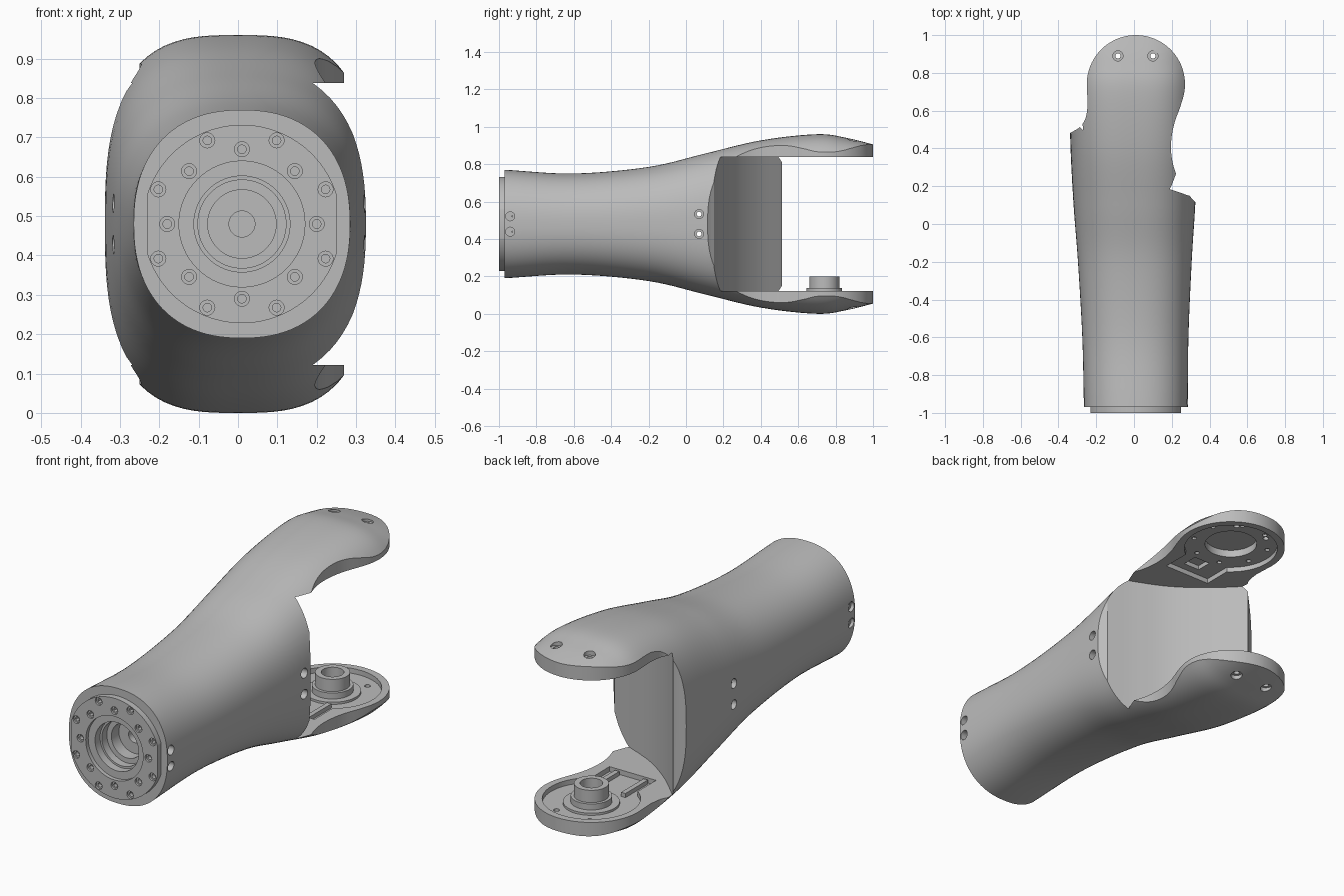
import bpy, bmesh, math
from math import cos, sin, pi, radians
from mathutils import Vector, Matrix

if "Cube" in bpy.data.objects:
    bpy.data.objects.remove(bpy.data.objects["Cube"])

MID = 0.48             # height of the symmetry plane
AXIS = (0.01, 0.74)    # joint axis in plan
GAP = 0.358            # half height of the fork opening

grey = bpy.data.materials.new("satin_grey")
grey.use_nodes = True
grey.diffuse_color = (0.5, 0.5, 0.5, 1)
grey.node_tree.nodes["Principled BSDF"].inputs["Base Color"].default_value = (0.5, 0.5, 0.5, 1)


def finish(name, bm):
    bmesh.ops.recalc_face_normals(bm, faces=bm.faces)
    me = bpy.data.meshes.new(name)
    bm.to_mesh(me)
    bm.free()
    me.materials.append(grey)
    ob = bpy.data.objects.new(name, me)
    bpy.context.collection.objects.link(ob)
    return ob


def spline(pts, steps):
    """Smooth curve through points of any dimension."""
    pts = [Vector(p) for p in pts]
    pts = [2 * pts[0] - pts[1]] + pts + [2 * pts[-1] - pts[-2]]
    out = []
    for a, b, c, d in zip(pts, pts[1:], pts[2:], pts[3:]):
        for i in range(steps):
            t = i / steps
            out.append(0.5 * (2 * b + (c - a) * t + (2 * a - 5 * b + 4 * c - d) * t * t
                              + (3 * b - a - 3 * c + d) * t ** 3))
    return out + [pts[-2]]


def prism(name, plan, z0, z1):
    bm = bmesh.new()
    low = [bm.verts.new((p[0], p[1], z0)) for p in plan]
    high = [bm.verts.new((p[0], p[1], z1)) for p in plan]
    bm.faces.new(low)
    bm.faces.new(high)
    n = len(plan)
    for i in range(n):
        j = (i + 1) % n
        bm.faces.new((low[i], low[j], high[j], high[i]))
    return finish(name, bm)


def rod(name, start, end, r, seg=32):
    start, end = Vector(start), Vector(end)
    d = end - start
    bm = bmesh.new()
    m = Matrix.Translation((start + end) / 2) @ d.to_track_quat('Z', 'Y').to_matrix().to_4x4()
    bmesh.ops.create_cone(bm, cap_ends=True, segments=seg, radius1=r, radius2=r,
                          depth=d.length, matrix=m)
    return finish(name, bm)


def box(name, lo, hi):
    return prism(name, [(lo[0], lo[1]), (hi[0], lo[1]), (hi[0], hi[1]), (lo[0], hi[1])], lo[2], hi[2])


def combine(target, tool, op='DIFFERENCE'):
    mod = target.modifiers.new("cut", 'BOOLEAN')
    mod.solver = 'EXACT'
    mod.operation = op
    mod.object = tool
    bpy.context.view_layer.objects.active = target
    bpy.ops.object.modifier_apply(modifier=mod.name)
    bpy.data.objects.remove(tool)


def drill(target, start, end, r, seg=32):
    combine(target, rod("drill", start, end, r, seg))


def arc(cx, cy, r, a0, a1, n):
    return [(cx + r * cos(radians(a0 + (a1 - a0) * i / n)),
             cy + r * sin(radians(a0 + (a1 - a0) * i / n))) for i in range(n + 1)]


# Lofted body: y, half width, half height, squareness
stations = spline([(-0.97, 0.275, 0.29, 2.3), (-0.6, 0.281, 0.27, 2.3), (-0.2, 0.301, 0.305, 2.4),
                   (0.1, 0.322, 0.376, 2.55), (0.4, 0.336, 0.447, 2.8), (0.7, 0.342, 0.48, 3.0),
                   (0.86, 0.342, 0.46, 3.0), (1.04, 0.34, 0.415, 3.0)], 7)
SEG = 96
bm = bmesh.new()
rings = []
for y, a, b, n in stations:
    cx = 0.01 * max(0, (0.4 - y) / 1.37)
    ring = []
    for i in range(SEG):
        t = 2 * pi * i / SEG
        c, s = cos(t), sin(t)
        k = (abs(c) ** n + abs(s) ** n) ** (-1 / n)
        ring.append(bm.verts.new((cx + a * c * k, y, MID + b * s * k)))
    rings.append(ring)
for r0, r1 in zip(rings, rings[1:]):
    for i in range(SEG):
        j = (i + 1) % SEG
        bm.faces.new((r0[i], r0[j], r1[j], r1[i]))
bm.faces.new(rings[0])
bm.faces.new(rings[-1])
body = finish("fork_body", bm)

# Trim to the plan outline with its rounded fork tip
left = spline([(-0.4, 0.44), (-0.34, 0.48), (-0.285, 0.515), (-0.255, 0.565), (-0.245, 0.63)], 5)
right = spline([(0.245, 0.62), (0.213, 0.53), (0.197, 0.44), (0.2, 0.35), (0.225, 0.26),
                (0.27, 0.18), (0.335, 0.105), (0.42, 0.03)], 5)
outline = [(-0.42, -1.1)] + left + arc(*AXIS, 0.26, 184, -18, 48) + right + [(0.42, -1.1)]
combine(body, prism("outline", outline, -0.2, 1.2), 'INTERSECT')

# Opening between the fork arms, with a curved back wall
wall = spline([(0.29, 0.15), (0.15, 0.2), (0, 0.27), (-0.15, 0.38), (-0.29, 0.515)], 8)
combine(body, prism("opening", [(0.6, 0.1)] + wall + [(-0.6, 0.54), (-0.6, 1.2), (0.6, 1.2)],
                    MID - GAP, MID + GAP))

# Recessed trays on the inner face of both arms
tray = [(-0.12, 0.41)] + arc(*AXIS, 0.225, 235, -55, 48) + [(0.14, 0.41)]
for side in (-1, 1):
    combine(body, prism("tray", tray, *sorted((MID + side * 0.3, MID + side * 0.383))))

# Bearing seat, bolt ring and cable window in the upper arm
drill(body, (*AXIS, 0.8), (*AXIS, 0.9), 0.125, 48)
for i in range(8):
    t = 2 * pi * (i + 0.5) / 8
    x, y = AXIS[0] + 0.185 * cos(t), AXIS[1] + 0.185 * sin(t)
    drill(body, (x, y, 0.8), (x, y, 0.875), 0.012, 12)
combine(body, box("window", (-0.03, 0.45, 0.8), (0.06, 0.53, 0.885)))

# Counterbored screws near the fork tip, above and below
for side in (-1, 1):
    for x in (-0.085, 0.1):
        drill(body, (x, 0.89, MID + side * 0.435), (x, 0.89, MID + side * 0.6), 0.027, 24)
        drill(body, (x, 0.89, MID + side * 0.37), (x, 0.89, MID + side * 0.6), 0.014, 16)

# Counterbored screws on both flanks
for y, half, face in ((-0.94, 0.041, 0.277), (0.07, 0.053, 0.32)):
    for z in (MID - half, MID + half):
        for side in (-1, 1):
            drill(body, (side * (face - 0.03), y, z), (side * 0.5, y, z), 0.024, 24)
            if y < 0:
                drill(body, (side * (face - 0.06), y, z), (side * 0.5, y, z), 0.012, 16)
        if y > 0:
            drill(body, (-0.5, y, z), (0.5, y, z), 0.013, 16)

# Front mounting collar with two flats
fx = 0.01
collar = rod("collar", (fx, -1, MID), (fx, -0.93, MID), 0.252, 96)
combine(collar, box("flats", (fx - 0.24, -1.2, 0), (fx + 0.24, 0, 1)), 'INTERSECT')
combine(body, collar, 'UNION')

# Stepped centre bore
for r, depth in ((0.16, 0.02), (0.122, 0.06), (0.112, 0.1), (0.087, 0.16), (0.033, 0.3)):
    drill(body, (fx, -1.1, MID), (fx, -1 + depth, MID), r, 64)

# Two circles of collar bolts
for i in range(16):
    t = 2 * pi * i / 16
    r = 0.23 if i % 2 else 0.19
    x, z = fx + r * cos(t), MID + r * sin(t)
    drill(body, (x, -1.1, z), (x, -0.99, z), 0.019, 20)
    drill(body, (x, -1.1, z), (x, -0.97, z), 0.011, 12)

# Pivot boss on the lower arm
boss = rod("pivot_boss", (*AXIS, 0.08), (*AXIS, 0.2), 0.08, 48)
combine(boss, rod("flange", (*AXIS, 0.085), (*AXIS, 0.138), 0.095, 48), 'UNION')
drill(boss, (*AXIS, 0.12), (*AXIS, 0.3), 0.052, 48)

# Low step around the boss and cable guides in the lower tray
step = rod("boss_step", (*AXIS, 0.085), (*AXIS, 0.108), 0.13, 48)
guides = [box("cable_guide", (x - 0.012, 0.42, 0.085), (x + 0.012, 0.6, 0.118)) for x in (-0.07, 0.09)]

for ob in [body, boss, step] + guides:
    bpy.ops.object.select_all(action='DESELECT')
    ob.select_set(True)
    bpy.context.view_layer.objects.active = ob
    bpy.ops.object.shade_smooth_by_angle(angle=radians(30))
